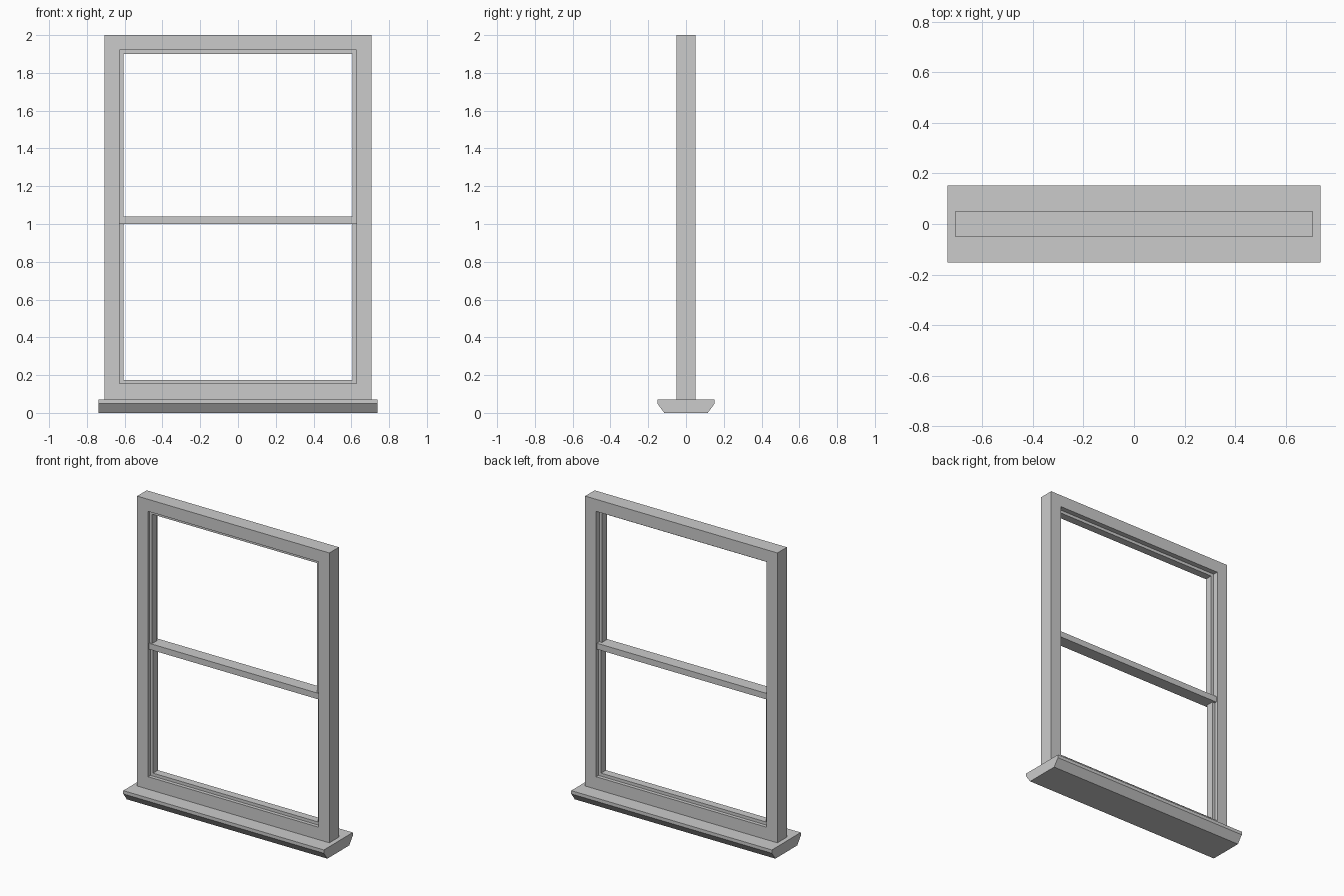
import bpy
import bmesh

if "Cube" in bpy.data.objects:
    bpy.data.objects.remove(bpy.data.objects["Cube"], do_unlink=True)

GREY = (0.6, 0.6, 0.6, 1.0)
paint = bpy.data.materials.new("grey_paint")
paint.use_nodes = True
paint.diffuse_color = GREY
paint.node_tree.nodes["Principled BSDF"].inputs["Base Color"].default_value = GREY


def finish(name, bm):
    bmesh.ops.recalc_face_normals(bm, faces=bm.faces)
    mesh = bpy.data.meshes.new(name)
    bm.to_mesh(mesh)
    bm.free()
    mesh.materials.append(paint)
    obj = bpy.data.objects.new(name, mesh)
    bpy.context.collection.objects.link(obj)
    return obj


def rect(x, z0, z1, y):
    return [(-x, y, z0), (x, y, z0), (x, y, z1), (-x, y, z1)]


def ring(name, outer, inner, y0, y1):
    """Rectangular frame; outer and inner are (half width, bottom, top)."""
    bm = bmesh.new()
    loops = [[bm.verts.new(p) for p in rect(*size, y)]
             for size, y in ((outer, y0), (inner, y0), (inner, y1), (outer, y1))]
    for i in range(4):
        a, b = loops[i], loops[(i + 1) % 4]
        for j in range(4):
            k = (j + 1) % 4
            bm.faces.new((a[j], a[k], b[k], b[j]))
    return finish(name, bm)


def prism(name, profile, half_width):
    """Extrude a (y, z) profile across the width."""
    bm = bmesh.new()
    face = bm.faces.new([bm.verts.new((-half_width, y, z)) for y, z in profile])
    new = bmesh.ops.extrude_face_region(bm, geom=[face])["geom"]
    bmesh.ops.translate(bm, vec=(2 * half_width, 0, 0),
                        verts=[v for v in new if isinstance(v, bmesh.types.BMVert)])
    return finish(name, bm)


# Outer frame
ring("window_frame", (0.707, 0.07, 2.0), (0.627, 0.155, 1.92), -0.05, 0.05)

# Narrow sashes, the upper one set nearer the front
ring("upper_sash", (0.627, 1.0, 1.92), (0.607, 1.02, 1.90), -0.035, 0.016)
ring("lower_sash", (0.627, 0.155, 1.04), (0.607, 0.175, 1.02), -0.026, 0.026)

# Meeting rail between the sashes
prism("meeting_rail", [(-0.042, 1.0), (0.042, 1.0), (0.042, 1.04), (-0.042, 1.04)], 0.627)

# Sill with chamfered underside
prism("window_sill", [(-0.152, 0.072), (-0.152, 0.05), (-0.115, 0.0),
                      (0.115, 0.0), (0.152, 0.05), (0.152, 0.072)], 0.738)
